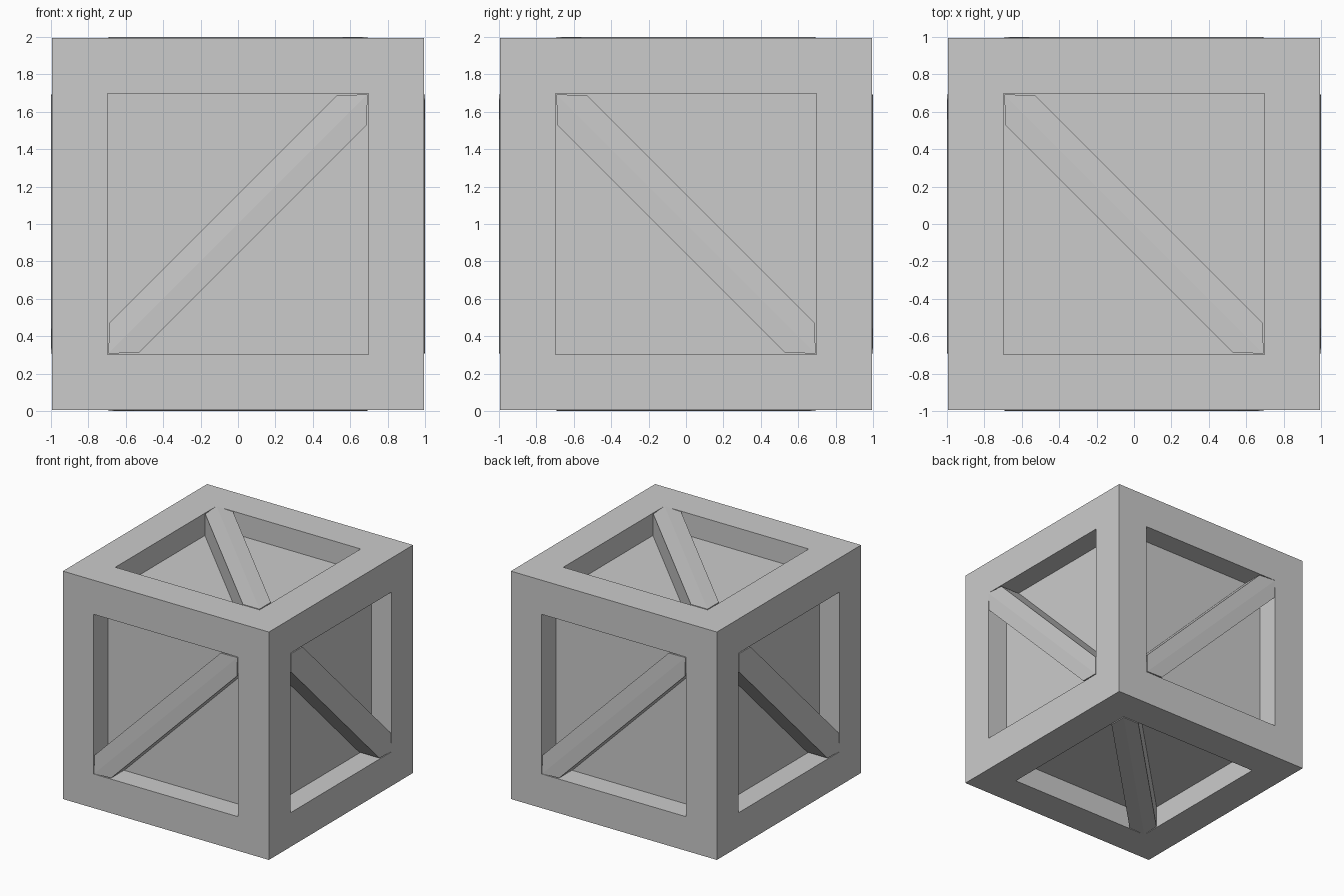
import bpy, bmesh
from mathutils import Vector, Matrix

if "Cube" in bpy.data.objects:
    bpy.data.objects.remove(bpy.data.objects["Cube"])

HALF = 0.995     # half size of the frame
BORDER = 0.298   # frame width
DEPTH = 0.195    # how far the panels sit back


def finish(bm, name):
    bmesh.ops.recalc_face_normals(bm, faces=bm.faces)
    mesh = bpy.data.meshes.new(name)
    bm.to_mesh(mesh)
    bm.free()
    obj = bpy.data.objects.new(name, mesh)
    bpy.context.collection.objects.link(obj)
    return obj


# Crate body: cube with a recessed panel in each side
bm = bmesh.new()
bmesh.ops.create_cube(bm, size=2 * HALF)
panels = list(bm.faces)
bmesh.ops.inset_individual(bm, faces=panels, thickness=BORDER, use_even_offset=True)
for panel in panels:
    normal = panel.normal.copy()
    wall = bmesh.ops.extrude_face_region(bm, geom=[panel])
    verts = [v for v in wall["geom"] if isinstance(v, bmesh.types.BMVert)]
    bmesh.ops.translate(bm, verts=verts, vec=-normal * DEPTH)
    if panel.is_valid:
        bm.faces.remove(panel)
body = finish(bm, "crate_body")
body.location.z = 1


# Diagonal brace: pointed plank with a very shallow ridge
def brace(name, normal, direction):
    n, d = Vector(normal), Vector(direction).normalized()
    s = n.cross(d)
    bm = bmesh.new()
    outline = [(0.98, 0), (0.86, 0.112), (-0.86, 0.112),
               (-0.98, 0), (-0.86, -0.112), (0.86, -0.112)]
    top = [bm.verts.new(d * t + s * w + n * (0.995 if w else 0.999)) for t, w in outline]
    low = [bm.verts.new(d * t + s * w + n * 0.79) for t, w in outline]
    bm.faces.new(top[0:4])
    bm.faces.new([top[3], top[4], top[5], top[0]])
    bm.faces.new(low[::-1])
    for i in range(6):
        j = (i + 1) % 6
        bm.faces.new([top[i], low[i], low[j], top[j]])
    bm.transform(Matrix.Translation((0, 0, 1)))
    finish(bm, name)


brace("front_brace", (0, -1, 0), (1, 0, 1))
brace("right_brace", (1, 0, 0), (0, -1, 1))
brace("back_brace", (0, 1, 0), (-1, 0, 1))
brace("left_brace", (-1, 0, 0), (0, 1, 1))
brace("top_brace", (0, 0, 1), (1, -1, 0))
brace("bottom_brace", (0, 0, -1), (1, 1, 0))
